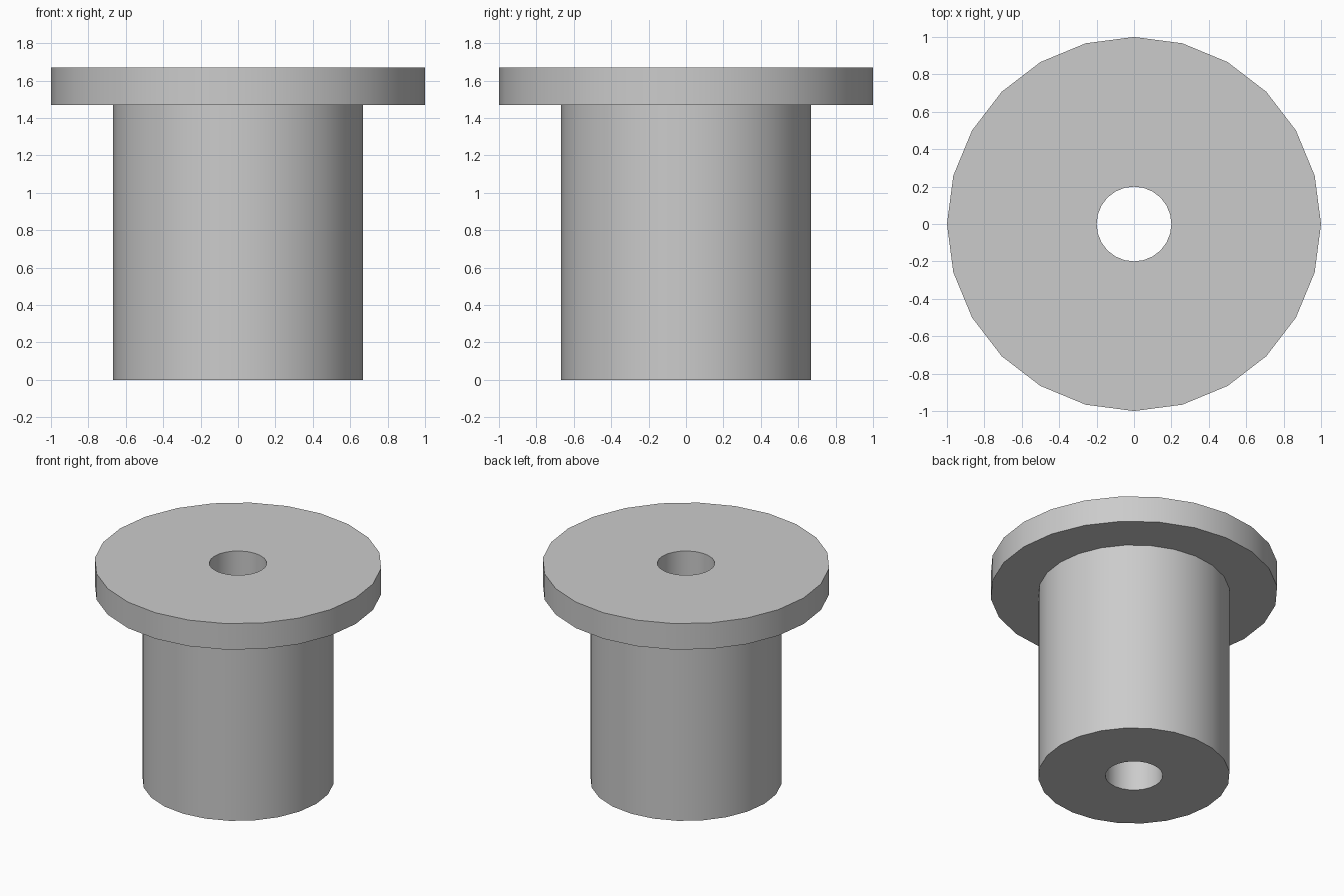
import bpy
import bmesh
import math

cube = bpy.data.objects.get("Cube")
if cube:
    bpy.data.objects.remove(cube, do_unlink=True)

SIDES = 24
HOLE, SHAFT, FLANGE = 0.2, 0.667, 1.0
SHOULDER, TOP = 1.47, 1.67

# Plain grey material
grey = bpy.data.materials.new("plain grey")
grey.use_nodes = True
colour = (0.6, 0.6, 0.6, 1)
grey.diffuse_color = colour
grey.node_tree.nodes["Principled BSDF"].inputs["Base Color"].default_value = colour

# Closed half section: bore, base, shaft wall, shoulder, flange rim, top
section = [(HOLE, 0), (SHAFT, 0), (SHAFT, SHOULDER),
           (FLANGE, SHOULDER), (FLANGE, TOP), (HOLE, TOP)]

# Revolve the section into one watertight flanged bushing
bm = bmesh.new()
verts = [bm.verts.new((r, 0, z)) for r, z in section]
edges = [bm.edges.new((v, verts[(i + 1) % len(verts)])) for i, v in enumerate(verts)]
bmesh.ops.spin(bm, geom=verts + edges, cent=(0, 0, 0), axis=(0, 0, 1),
               angle=math.tau, steps=SIDES)
bmesh.ops.remove_doubles(bm, verts=bm.verts, dist=0.0001)
bmesh.ops.recalc_face_normals(bm, faces=bm.faces)

mesh = bpy.data.meshes.new("flanged_bushing")
bm.to_mesh(mesh)
bm.free()
mesh.materials.append(grey)

bushing = bpy.data.objects.new("flanged_bushing", mesh)
bpy.context.collection.objects.link(bushing)

# Smooth walls with crisp rims
bpy.ops.object.select_all(action="DESELECT")
bushing.select_set(True)
bpy.context.view_layer.objects.active = bushing
bpy.ops.object.shade_smooth_by_angle(angle=math.radians(30))
